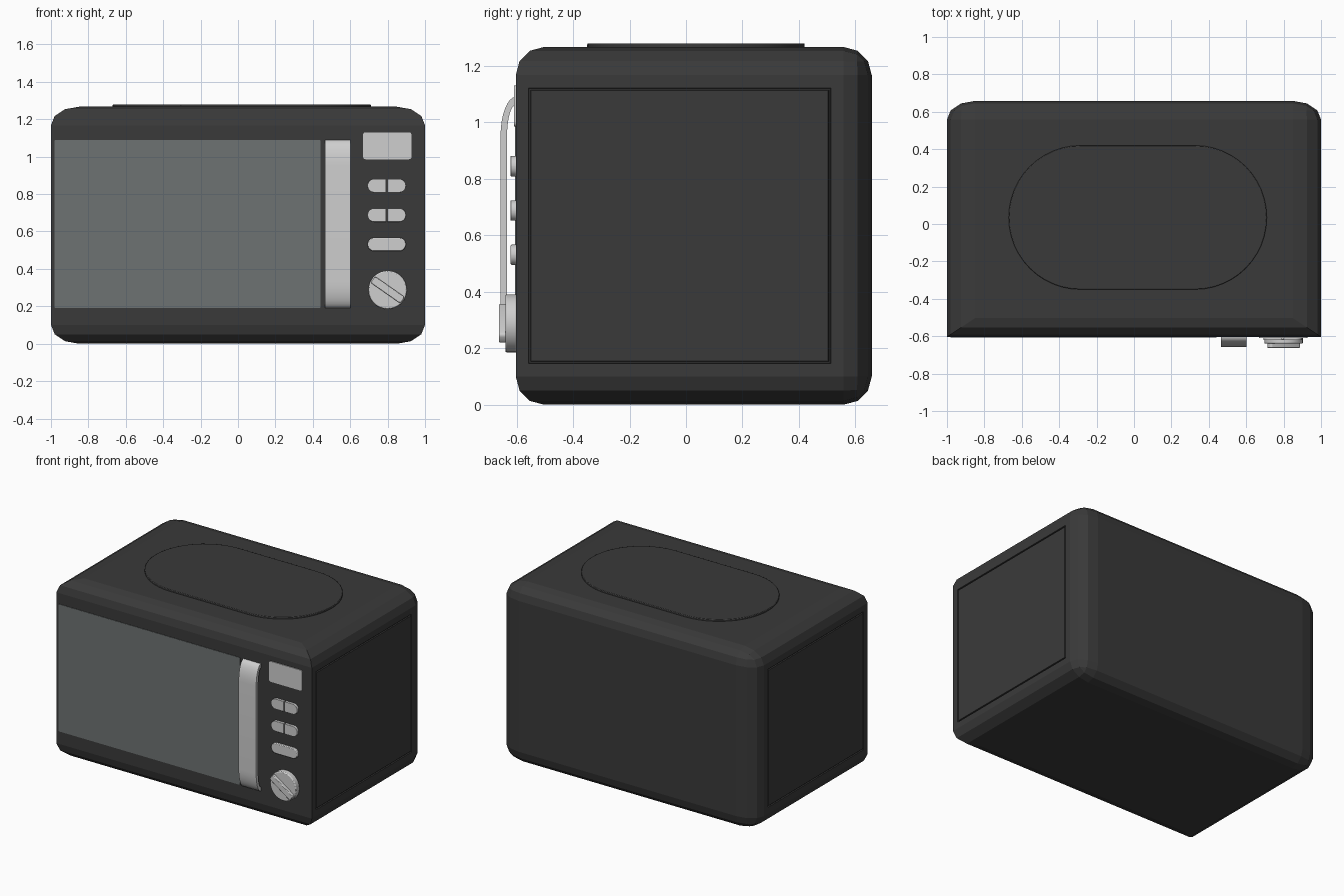
import bpy, bmesh, math
from mathutils import Vector

if "Cube" in bpy.data.objects:
    bpy.data.objects.remove(bpy.data.objects["Cube"])


def material(name, col):
    m = bpy.data.materials.new(name)
    m.diffuse_color = (*col, 1)
    m.use_nodes = True
    m.node_tree.nodes["Principled BSDF"].inputs["Base Color"].default_value = m.diffuse_color
    return m


BLACK = material("black_casing", (0.042, 0.042, 0.042))
GLASS = material("grey_glass", (0.155, 0.17, 0.17))
METAL = material("brushed_metal", (0.62, 0.62, 0.62))

FRONT = -0.603   # y of the front face
TOP = 1.267      # z of the roof


def finish(name, bm, mat, bevel=0.0, smooth=True):
    bmesh.ops.recalc_face_normals(bm, faces=bm.faces[:])
    me = bpy.data.meshes.new(name)
    bm.to_mesh(me)
    bm.free()
    me.materials.append(mat)
    ob = bpy.data.objects.new(name, me)
    bpy.context.collection.objects.link(ob)
    if bevel:
        mod = ob.modifiers.new("edge", 'BEVEL')
        mod.width, mod.segments = bevel, 2
        mod.limit_method, mod.angle_limit = 'ANGLE', math.radians(50)
    if smooth:
        bpy.ops.object.select_all(action='DESELECT')
        ob.select_set(True)
        bpy.context.view_layer.objects.active = ob
        bpy.ops.object.shade_smooth_by_angle(angle=math.radians(35))
    return ob


def prism(name, pts, axis, a, b, mat, bevel=0.0):
    """Extrude a 2D outline along the given axis from a to b."""
    def place(p, d):
        return {'x': (d, p[0], p[1]), 'y': (p[0], d, p[1]), 'z': (p[0], p[1], d)}[axis]
    bm = bmesh.new()
    lo = [bm.verts.new(place(p, a)) for p in pts]
    hi = [bm.verts.new(place(p, b)) for p in pts]
    bm.faces.new(lo)
    bm.faces.new(hi)
    n = len(pts)
    for i in range(n):
        j = (i + 1) % n
        bm.faces.new((lo[i], lo[j], hi[j], hi[i]))
    return finish(name, bm, mat, bevel)


def rounded(cx, cy, w, h, r, n=8):
    """Rounded rectangle outline."""
    pts = []
    for k, (sx, sy) in enumerate(((1, 1), (-1, 1), (-1, -1), (1, -1))):
        for i in range(n + 1):
            t = math.pi / 2 * (k + i / n)
            p = (cx + sx * (w / 2 - r) + r * math.cos(t),
                 cy + sy * (h / 2 - r) + r * math.sin(t))
            if not pts or math.dist(p, pts[-1]) > 1e-4:
                pts.append(p)
    if math.dist(pts[0], pts[-1]) < 1e-4:
        pts.pop()
    return pts


# Casing: bevelled box with sharp upright front edges
bm = bmesh.new()
bmesh.ops.create_cube(bm, size=1)
depth = 0.658 - FRONT
for v in bm.verts:
    v.co = Vector((v.co.x * 2 / 1.5, (v.co.y + 0.5) * depth + FRONT, (v.co.z + 0.5) * TOP))
edges = [e for e in bm.edges
         if not (abs(e.verts[0].co.z - e.verts[1].co.z) > 0.5 and e.verts[0].co.y < 0)]
bmesh.ops.bevel(bm, geom=edges, offset=0.1, offset_type='OFFSET', segments=3,
                profile=0.5, affect='EDGES')
for v in bm.verts:
    v.co.x *= 1.5
bmesh.ops.recalc_face_normals(bm, faces=bm.faces[:])
# Side panels framed by a thin groove
for s in (-1, 1):
    side = max(bm.faces, key=lambda f: f.normal.x * s * f.calc_area())
    for thick, push in ((0.064, 0), (0.003, -0.008), (0.007, 0), (0.003, 0.008)):
        bmesh.ops.inset_region(bm, faces=[side], thickness=thick, depth=push)
finish("casing", bm, BLACK, smooth=False)

# Raised oval plate on the roof
prism("roof_plate", rounded(0.02, 0.035, 1.38, 0.77, 0.384, 12), 'z',
      TOP - 0.01, 1.28, BLACK, 0.004)

# Door window
prism("door_window", rounded(-0.27, 0.64, 1.42, 0.90, 0.004, 1), 'y',
      FRONT + 0.004, FRONT - 0.003, GLASS)

# Arched door handle: side profile swept across its width
N = 8
arc = [math.pi / 2 * i / N for i in range(N + 1)]


def bow(ry, rz):
    up = [(FRONT - ry * math.sin(t), 0.95 + rz * math.cos(t)) for t in arc]
    return up + [(y, 1.28 - z) for y, z in reversed(up)]


prism("door_handle", bow(0.054, 0.14) + bow(0.031, 0.112)[::-1], 'x', 0.465, 0.602, METAL)

# Display
prism("display", rounded(0.798, 1.058, 0.26, 0.145, 0.015, 3), 'y',
      FRONT + 0.005, FRONT - 0.006, METAL)

# Pill buttons, the upper two split in the middle
BX = 0.795
for i, z in enumerate((0.845, 0.688, 0.531)):
    pill = rounded(BX, z, 0.205, 0.072, 0.0355)
    halves = [("", pill)]
    if i < 2:
        halves = [("_left", [(min(x, BX - 0.004), y) for x, y in pill]),
                  ("_right", [(max(x, BX + 0.004), y) for x, y in pill])]
        # drop points that fell together on the cut line
        halves = [(n, [p for k, p in enumerate(h) if math.dist(p, h[k - 1]) > 1e-4])
                  for n, h in halves]
    for n, h in halves:
        prism(f"button_{i + 1}{n}", h, 'y', FRONT + 0.005, FRONT - 0.018, METAL, 0.004)


# Dial: base ring, body and slanted grip
def circle(r, n=32):
    return [(0.8 + r * math.cos(2 * math.pi * i / n),
             0.288 + r * math.sin(2 * math.pi * i / n)) for i in range(n)]


prism("dial_base", circle(0.103), 'y', FRONT + 0.005, FRONT - 0.037, METAL, 0.006)
ang = math.radians(-35)
grip = [(0.8 + x * math.cos(ang) - y * math.sin(ang), 0.288 + x * math.sin(ang) + y * math.cos(ang))
        for x, y in rounded(0, 0, 0.195, 0.042, 0.012, 3)]
prism("dial_grip", grip, 'y', FRONT - 0.03, FRONT - 0.059, METAL, 0.003)
